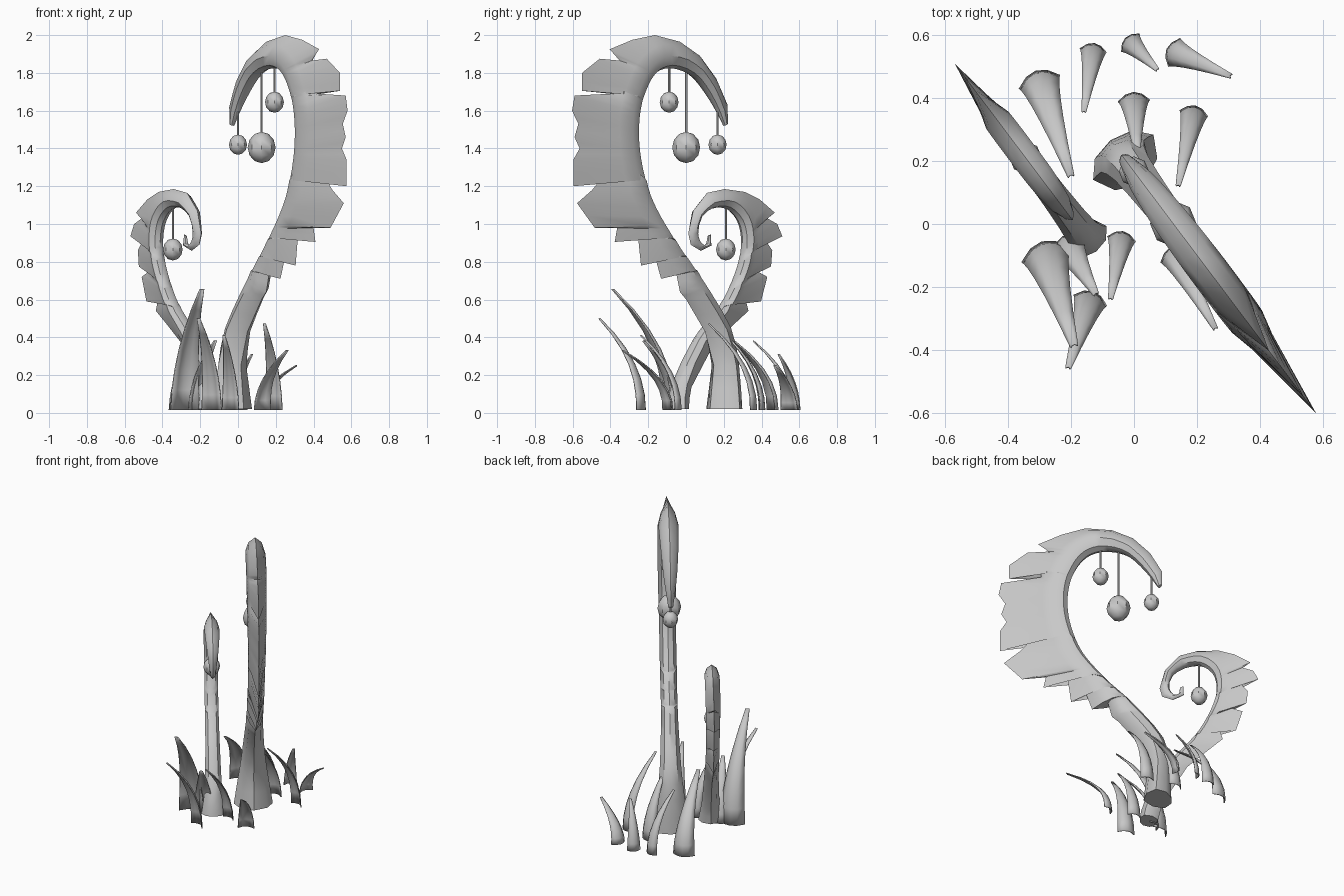
import bpy, bmesh, math
from mathutils import Vector

cube = bpy.data.objects.get("Cube")
if cube:
    bpy.data.objects.remove(cube, do_unlink=True)

grey = bpy.data.materials.new("plain grey")
grey.use_nodes = True
grey.diffuse_color = (0.58, 0.58, 0.58, 1)
grey.node_tree.nodes["Principled BSDF"].inputs["Base Color"].default_value = grey.diffuse_color

SLOPE = -1.328                      # both stalks stand in parallel slanted planes
SIDE = Vector((0.8, 0.6, 0))        # direction across those planes


def finish(name, bm, angle=40):
    """Turn a bmesh into a named, shaded object."""
    bmesh.ops.recalc_face_normals(bm, faces=bm.faces)
    mesh = bpy.data.meshes.new(name)
    bm.to_mesh(mesh)
    bm.free()
    mesh.materials.append(grey)
    obj = bpy.data.objects.new(name, mesh)
    bpy.context.collection.objects.link(obj)
    bpy.ops.object.select_all(action='DESELECT')
    obj.select_set(True)
    bpy.context.view_layer.objects.active = obj
    bpy.ops.object.shade_smooth_by_angle(angle=math.radians(angle))
    return obj


def skin(bm, rings, closed=True):
    """Bridge a list of point rings with quads."""
    rows = [[bm.verts.new(p) for p in ring] for ring in rings]
    count = len(rows[0])
    for a, b in zip(rows, rows[1:]):
        for i in range(count if closed else count - 1):
            j = (i + 1) % count
            bm.faces.new((a[i], a[j], b[j], b[i]))
    if closed:
        bm.faces.new(rows[0])
        bm.faces.new(rows[-1])


def spline(points, t):
    """Smooth curve through the points; t counts in points."""
    last = len(points) - 1
    i = min(int(t), last - 1)
    f = t - i
    a, b, c, d = (Vector(points[max(0, min(last, i + k))]) for k in (-1, 0, 1, 2))
    return b + (c - a) * f / 2 + (a * 2 - b * 5 + c * 4 - d) * f**2 / 2 + (b * 3 - a - c * 3 + d) * f**3 / 2


def stalk(name, offset, core, inner, crest):
    """Curled stem: rounded along the inner edge, thin and ragged along the crest."""
    def place(x, z):
        return Vector((x, offset + SLOPE * x, z))

    stations = []
    for a, b in zip(crest, crest[1:]):
        stations += [Vector(a), (Vector(a) + Vector(b)) / 2]
    stations.append(Vector(crest[-1]))

    rings = []
    for t, x, z in stations:
        ix, iz, width = spline(inner, t)
        start, end = place(ix, iz), place(x, z)
        reach = end - start
        depth = min(core, reach.length * 0.78)
        along = reach.normalized()
        left, right = [], []
        for d, w in ((0.12, 0.62), (0.5, 1), (1, 0.7)):
            p = start + along * depth * d
            left.append(p + SIDE * width * w)
            right.append(p - SIDE * width * w)
        rings.append([start] + left + [end] + right[::-1])
    bm = bmesh.new()
    skin(bm, rings)
    return finish(name, bm)


def lantern(name, offset, x, z, radius, top):
    """Hanging faceted bulb on a thin string."""
    centre = Vector((x, offset + SLOPE * x, z))
    bm = bmesh.new()
    ball = bmesh.ops.create_uvsphere(bm, u_segments=8, v_segments=6, radius=radius)["verts"]
    bmesh.ops.scale(bm, verts=ball, vec=(1, 1, 1.12))
    bmesh.ops.translate(bm, verts=ball, vec=centre)
    string = bmesh.ops.create_cone(bm, cap_ends=True, segments=6, radius1=0.006,
                                   radius2=0.006, depth=top - z)["verts"]
    bmesh.ops.translate(bm, verts=string, vec=centre + Vector((0, 0, (top - z) / 2)))
    finish(name, bm)


def blade(name, base, tip, height, width):
    """Arched grass blade that rises, then leans over to its tip."""
    base, tip = Vector((*base, 0.015)), Vector((*tip, 0.015))
    lean = tip - base
    out = -lean.normalized()
    across = Vector((-out.y, out.x, 0))
    rows = []
    steps = 6
    for k in range(steps + 1):
        s = k / steps
        p = base + lean * s**2.2 + Vector((0, 0, (height - 0.015) * s))
        w = width * (1 - 0.85 * s**1.4)
        rows.append([p + across * w * a + out * w * 0.55 * (1 - a * a)
                     for a in (-1, -0.5, 0, 0.5, 1)])
    bm = bmesh.new()
    skin(bm, rows, closed=False)
    obj = finish(name, bm, 50)
    solid = obj.modifiers.new("thickness", 'SOLIDIFY')
    solid.thickness = 0.006
    solid.offset = 0


# Tall stalk: inner edge (x, z, half width) and crest (place on inner edge, x, z)
TALL, SMALL = 0.167, -0.247
stalk("tall_stalk", TALL, 0.15,
      [(-.075, .02, .12), (-.07, .25, .085), (-.045, .45, .065), (.07, .72, .052),
       (.18, .93, .052), (.27, 1.15, .052), (.315, 1.4, .056), (.31, 1.62, .06),
       (.26, 1.78, .062), (.19, 1.825, .062), (.1, 1.78, .055), (.03, 1.66, .04),
       (-.025, 1.52, .015)],
      [(0, .03, .02), (1, .015, .25), (2, .05, .43), (2.7, .125, .6), (3, .15, .64),
       (3.15, .165, .74), (3.2, .225, .71), (3.5, .25, .83), (3.55, .305, .78),
       (3.9, .32, .97), (4, .41, .905), (4.2, .4, .98), (4.3, .49, .98),
       (4.7, .56, 1.11), (5, .5, 1.18), (5.3, .41, 1.33), (5.35, .575, 1.2),
       (5.8, .575, 1.34), (5.9, .55, 1.4), (6, .57, 1.46), (6.3, .555, 1.53),
       (6.5, .58, 1.6), (6.8, .57, 1.68), (7.1, .42, 1.69), (7.15, .42, 1.72),
       (7.3, .54, 1.705), (7.6, .54, 1.8), (7.8, .47, 1.875), (8, .39, 1.865),
       (8.1, .43, 1.925), (8.5, .34, 1.975), (9, .25, 2), (9.6, .15, 1.965),
       (10.2, .07, 1.89), (10.8, .005, 1.77), (11.5, -.04, 1.63), (12, -.04, 1.535)])

# Small stalk with a tightly curled tip
stalk("small_stalk", SMALL, 0.09,
      [(-.12, .02, .075), (-.14, .16, .055), (-.22, .39, .045), (-.34, .6, .042),
       (-.405, .82, .042), (-.405, .98, .045), (-.36, 1.07, .046), (-.3, 1.085, .045),
       (-.245, 1.04, .035), (-.232, .95, .022), (-.25, .895, .016),
       (-.268, .895, .014), (-.272, .935, .006)],
      [(0, -.19, .02), (1, -.205, .13), (2, -.3, .37), (2.4, -.37, .46),
       (2.7, -.435, .54), (2.8, -.42, .62), (2.85, -.485, .59), (3.2, -.51, .72),
       (3.3, -.47, .75), (3.4, -.525, .775), (3.8, -.53, .86), (4, -.5, .92),
       (4.1, -.57, .935), (4.5, -.55, 1), (4.7, -.51, 1.03), (4.8, -.54, 1.06),
       (5.3, -.48, 1.13), (5.9, -.42, 1.17), (6.5, -.34, 1.185), (7.2, -.27, 1.165),
       (8, -.215, 1.07), (9, -.195, .95), (9.6, -.205, .89), (10.2, -.245, .858),
       (11, -.287, .885), (12, -.285, .945)])

# Hanging bulbs
lantern("tip_lantern", TALL, 0, 1.42, 0.048, 1.62)
lantern("middle_lantern", TALL, 0.125, 1.405, 0.074, 1.83)
lantern("inner_lantern", TALL, 0.193, 1.645, 0.05, 1.85)
lantern("small_lantern", SMALL, -0.345, 0.865, 0.052, 1.1)

# Grass: base, tip, height, half width
for number, spec in enumerate([
        ((-.28, -.1), (-.19, -.39), .655, .08),
        ((-.14, -.245), (-.21, -.46), .5, .055),
        ((-.21, -.07), (-.12, -.225), .38, .06),
        ((-.04, -.05), (-.075, -.24), .41, .045),
        ((.13, -.1), (.26, -.335), .33, .05),
        ((-.3, .45), (-.2, .15), .45, .068),
        ((-.13, .55), (-.16, .355), .38, .042),
        ((-.01, .575), (.075, .49), .31, .04),
        ((.13, .545), (.31, .47), .25, .048),
        ((.19, .35), (.14, .12), .47, .045),
        ((0, .39), (.01, .22), .4, .05)], 1):
    blade(f"grass_blade_{number}", *spec)
